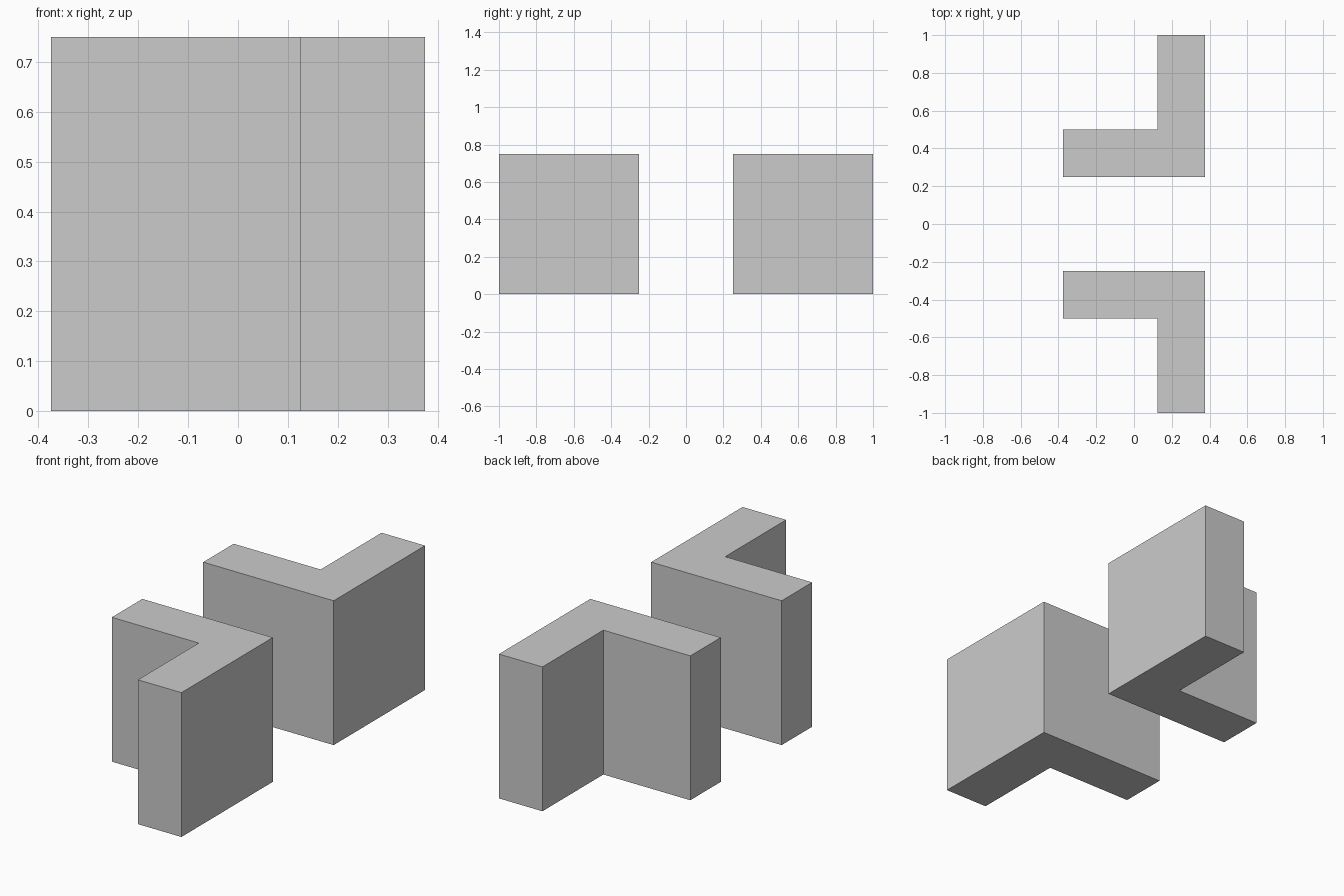
import bpy
import bmesh

if "Cube" in bpy.data.objects:
    bpy.data.objects.remove(bpy.data.objects["Cube"])

HEIGHT = 0.75
# L-shaped footprint of the back bracket, counter-clockwise from above
PROFILE = [(-0.375, 0.25), (0.375, 0.25), (0.375, 1.0),
           (0.125, 1.0), (0.125, 0.5), (-0.375, 0.5)]


def l_bracket(name, side):
    """Extrude the L footprint upward; side=-1 mirrors it across y = 0."""
    bm = bmesh.new()
    base = bm.faces.new([bm.verts.new((x, side * y, 0)) for x, y in PROFILE])
    result = bmesh.ops.extrude_face_region(bm, geom=[base], use_keep_orig=True)
    top = [v for v in result["geom"] if isinstance(v, bmesh.types.BMVert)]
    bmesh.ops.translate(bm, verts=top, vec=(0, 0, HEIGHT))
    bmesh.ops.recalc_face_normals(bm, faces=bm.faces)
    mesh = bpy.data.meshes.new(name)
    bm.to_mesh(mesh)
    bm.free()
    obj = bpy.data.objects.new(name, mesh)
    bpy.context.collection.objects.link(obj)
    return obj


# Two mirrored corner walls
l_bracket("back_corner_wall", 1)
l_bracket("front_corner_wall", -1)
